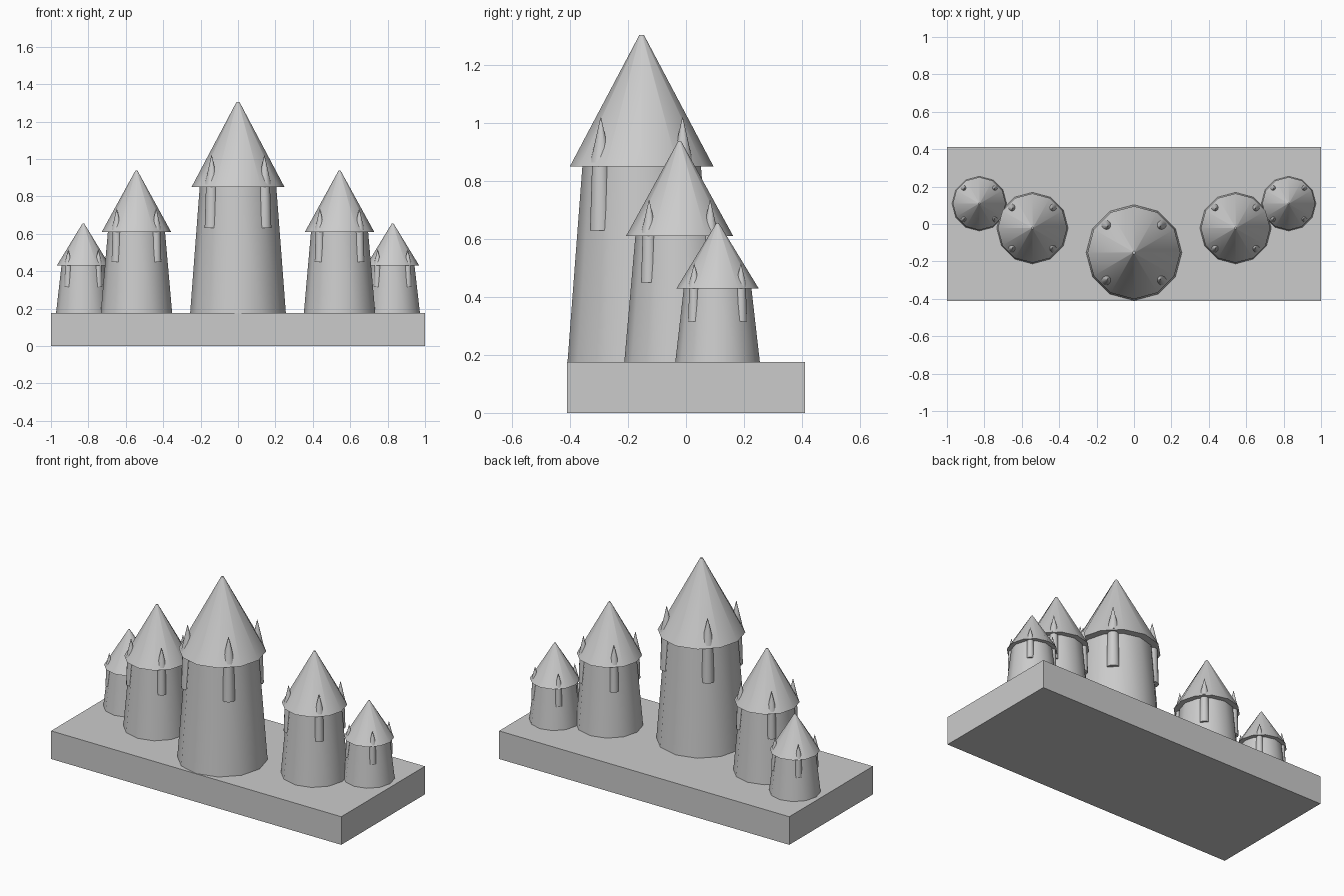
import bpy, math

if "Cube" in bpy.data.objects:
    bpy.data.objects.remove(bpy.data.objects["Cube"])

stone = bpy.data.materials.new("grey stone")
stone.use_nodes = True
GREY = (0.6, 0.6, 0.6, 1)
stone.diffuse_color = GREY
stone.node_tree.nodes["Principled BSDF"].inputs["Base Color"].default_value = GREY

SIDES = 12
PLINTH_TOP = 0.175


def finish(name):
    ob = bpy.context.object
    ob.name = name
    ob.data.materials.append(stone)
    return ob


def frustum(name, x, y, z0, z1, r0, r1):
    bpy.ops.mesh.primitive_cone_add(vertices=SIDES, radius1=r0, radius2=r1,
                                    depth=z1 - z0, location=(x, y, (z0 + z1) / 2))
    finish(name)
    bpy.ops.object.shade_smooth_by_angle(angle=math.radians(35))


def tower(name, x, y, base, rim, apex, r):
    # tapered wall under an overhanging pointed roof
    frustum(name + "_wall", x, y, base, rim, r, r * 0.8)
    frustum(name + "_roof", x, y, rim, apex, r * 0.97, r * 0.03)


def tower_with_turrets(name, x, y, rim, apex, r, low, high):
    tower(name, x, y, PLINTH_TOP, rim, apex, r)
    # four slim turrets half buried in the wall, on the diagonals
    for i in range(4):
        a = math.radians(45 + 90 * i)
        d = r * 0.78
        tower(f"{name}_turret_{i + 1}", x + d * math.cos(a), y + d * math.sin(a),
              low, low + (high - low) * 0.6, high, r * 0.145)


# plinth
bpy.ops.mesh.primitive_cube_add(size=1, location=(0, 0, PLINTH_TOP / 2))
plinth = finish("plinth")
plinth.scale = (2, 0.823, PLINTH_TOP)

# central tower, then a mirrored pair on each flank
tower_with_turrets("main_tower", 0, -0.153, 0.85, 1.305, 0.256, 0.63, 1.02)
for side, s in (("left", 1), ("right", -1)):
    tower_with_turrets(side + "_middle_tower", s * 0.543, -0.022, 0.61, 0.937, 0.191, 0.45, 0.735)
    tower_with_turrets(side + "_small_tower", s * 0.827, 0.109, 0.43, 0.655, 0.146, 0.315, 0.515)
